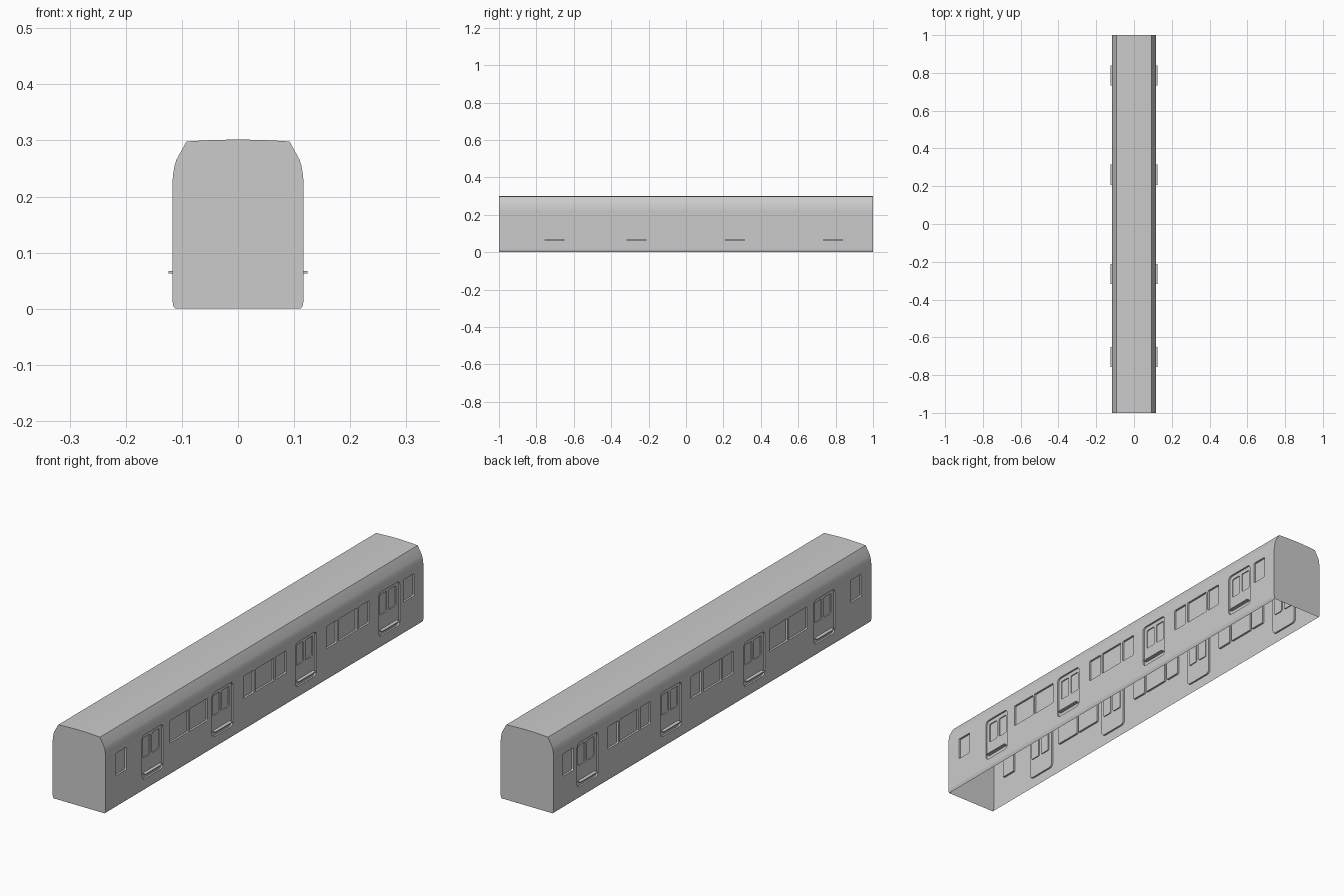
import bpy, bmesh, math
from mathutils import Vector

cube = bpy.data.objects.get("Cube")
if cube:
    bpy.data.objects.remove(cube, do_unlink=True)

grey = bpy.data.materials.new("body grey")
grey.use_nodes = True
grey.diffuse_color = (0.6, 0.6, 0.6, 1)
grey.node_tree.nodes["Principled BSDF"].inputs["Base Color"].default_value = (0.6, 0.6, 0.6, 1)

HALF_W, SILL, EAVE = 0.117, 0.015, 0.225
DOORS = (-0.704, -0.264, 0.261, 0.786)
NARROW = (-0.902, -0.1, 0.103, 0.422, 0.625, 0.908)
WIDE = (-0.538, -0.415, 0.0, 0.525)


def finish(name, bm, outward=None, mirror=True, smooth=False):
    """Turn a bmesh into a named object, facing outward, mirrored across x."""
    if outward:
        bmesh.ops.recalc_face_normals(bm, faces=bm.faces[:])
        bm.normal_update()
        total = sum((f.normal * f.calc_area() for f in bm.faces), Vector())
        if total.dot(Vector(outward)) < 0:
            bmesh.ops.reverse_faces(bm, faces=bm.faces[:])
    mesh = bpy.data.meshes.new(name)
    bm.to_mesh(mesh)
    bm.free()
    mesh.materials.append(grey)
    obj = bpy.data.objects.new(name, mesh)
    bpy.context.collection.objects.link(obj)
    if smooth:
        bpy.ops.object.select_all(action='DESELECT')
        obj.select_set(True)
        bpy.context.view_layer.objects.active = obj
        bpy.ops.object.shade_smooth_by_angle(angle=math.radians(30))
    if mirror:
        obj.modifiers.new("Mirror", 'MIRROR')
    return obj


def rounded(y, z0, z1, half, r):
    """Rounded rectangle as (y, z) points."""
    pts = []
    corners = ((half - r, z1 - r), (r - half, z1 - r), (r - half, z0 + r), (half - r, z0 + r))
    for i, (dy, z) in enumerate(corners):
        for k in range(5):
            a = math.pi / 2 * (i + k / 4)
            pts.append((y + dy + r * math.cos(a), z + r * math.sin(a)))
    return pts


def loop(bm, pts, x):
    verts = [bm.verts.new((x, y, z)) for y, z in pts]
    edges = [bm.edges.new((v, verts[i - 1])) for i, v in enumerate(verts)]
    return verts, edges


def panel(bm, edges, x, pockets):
    """Fill an outline at depth x, leaving recessed pockets (outline, depth, inner pockets)."""
    border = list(edges)
    for pts, depth, inner in pockets:
        rim, rim_edges = loop(bm, pts, x)
        border += rim_edges
        back, back_edges = loop(bm, pts, x - depth)
        for i in range(len(rim)):
            bm.faces.new((rim[i - 1], rim[i], back[i], back[i - 1]))
        if inner:
            panel(bm, back_edges, x - depth, inner)
        else:
            bm.faces.new(back)
    bmesh.ops.triangle_fill(bm, edges=border, use_beauty=True, normal=(1, 0, 0))


# Side walls with recessed windows and double doors
pockets = []
for y in DOORS:
    leaves = [(rounded(y + s * 0.029, 0.125, 0.205, 0.022, 0.006), 0.004, []) for s in (-1, 1)]
    pockets.append((rounded(y, 0.045, 0.221, 0.066, 0.016), 0.007, leaves))
for centres, half in ((NARROW, 0.033), (WIDE, 0.057)):
    for y in centres:
        pockets.append((rounded(y, 0.126, 0.215, half, 0.004), 0.008, []))
bm = bmesh.new()
_, outline = loop(bm, [(-1, SILL), (1, SILL), (1, EAVE), (-1, EAVE)], HALF_W)
panel(bm, outline, HALF_W, pockets)
finish("side_walls", bm, (1, 0, 0))


def sweep(name, profile, outward, smooth=False):
    """Run an (x, z) profile along the whole length."""
    bm = bmesh.new()
    rows = [[bm.verts.new((x, y, z)) for y in (-1, 1)] for x, z in profile]
    for a, b in zip(rows, rows[1:]):
        bm.faces.new((a[0], a[1], b[1], b[0]))
    finish(name, bm, outward, smooth=smooth)


# Roof and lower skirt
roof = [(HALF_W, EAVE), (0.1155, 0.24), (0.113, 0.255), (0.110, 0.265), (0.092, 0.298),
        (0.06, 0.3), (0.03, 0.301), (0, 0.3015)]
skirt = [(HALF_W, SILL), (0.1155, 0.006), (0.112, 0)]
sweep("roof", roof, (0.5, 0, 1), True)
sweep("skirt", skirt, (1, 0, 0), True)

# Flat end walls
half = skirt[::-1] + roof
full = half + [(-x, z) for x, z in half[-2::-1]]
for name, y in (("front_end_wall", -1), ("back_end_wall", 1)):
    bm = bmesh.new()
    bm.faces.new([bm.verts.new((x, y, z)) for x, z in full])
    finish(name, bm, (0, y, 0), mirror=False)

# Door steps
bm = bmesh.new()
for y in DOORS:
    step = bmesh.ops.create_cube(bm, size=1)["verts"]
    bmesh.ops.scale(bm, vec=(0.014, 0.107, 0.004), verts=step)
    bmesh.ops.translate(bm, vec=(0.117, y, 0.065), verts=step)
finish("door_steps", bm)
